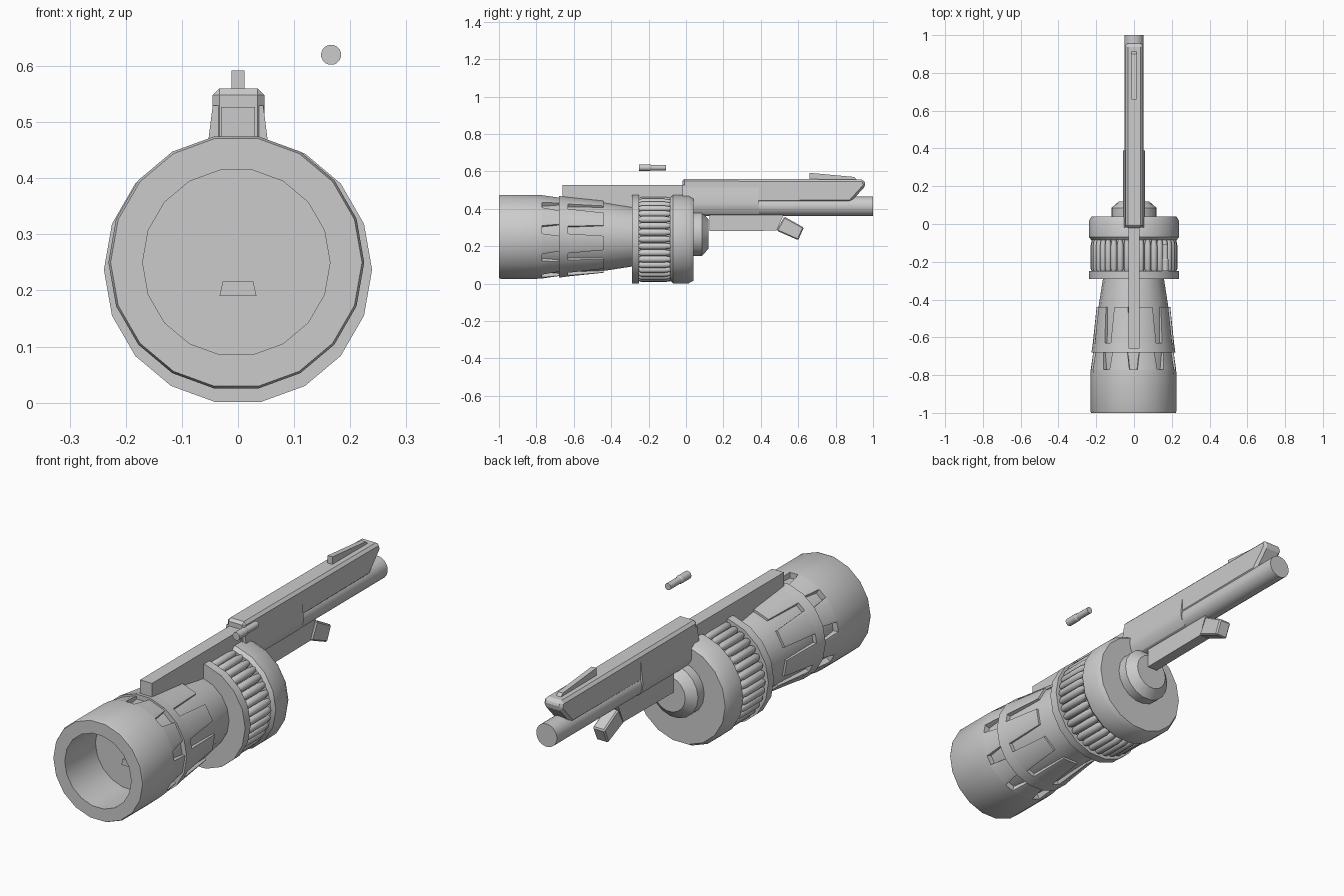
import bpy, bmesh, math

if "Cube" in bpy.data.objects:
    bpy.data.objects.remove(bpy.data.objects["Cube"])

grey = bpy.data.materials.new("plain grey")
grey.diffuse_color = (0.6, 0.6, 0.6, 1)
grey.use_nodes = True
grey.node_tree.nodes["Principled BSDF"].inputs["Base Color"].default_value = grey.diffuse_color
BX, BZ = -0.003, 0.25      # barrel axis
DZ = 0.237                 # drum axis


def finish(name, bm, smooth=None):
    bmesh.ops.remove_doubles(bm, verts=bm.verts, dist=1e-5)
    bmesh.ops.recalc_face_normals(bm, faces=bm.faces)
    me = bpy.data.meshes.new(name)
    bm.to_mesh(me)
    bm.free()
    ob = bpy.data.objects.new(name, me)
    bpy.context.collection.objects.link(ob)
    me.materials.append(grey)
    if smooth:
        bpy.ops.object.select_all(action='DESELECT')
        ob.select_set(True)
        bpy.context.view_layer.objects.active = ob
        bpy.ops.object.shade_smooth_by_angle(angle=math.radians(smooth))
    return ob


def add_lathe(bm, profile, cx, cz, n=18):
    """Turn (radius, y) points around the y axis, flat side on top."""
    rings = []
    for r, y in profile:
        ring = []
        for i in range(n):
            a = 2 * math.pi * (i + 0.5) / n
            ring.append(bm.verts.new((cx + r * math.sin(a), y, cz + r * math.cos(a))))
        rings.append(ring)
    for a, b in zip(rings, rings[1:]):
        for i in range(n):
            j = (i + 1) % n
            bm.faces.new((a[i], a[j], b[j], b[i]))
    bm.faces.new(rings[0])
    bm.faces.new(rings[-1])


def lathe(name, profile, cx=0, cz=DZ, n=18):
    bm = bmesh.new()
    add_lathe(bm, profile, cx, cz, n)
    return finish(name, bm, 30)


def prism(name, pts, axis, lo, hi, smooth=None, bevel=0):
    """Extrude an outline: axis 'x' takes (y, z) points, axis 'y' takes (x, z)."""
    bm = bmesh.new()
    put = (lambda p, d: (d, p[0], p[1])) if axis == 'x' else (lambda p, d: (p[0], d, p[1]))
    a = [bm.verts.new(put(p, lo)) for p in pts]
    b = [bm.verts.new(put(p, hi)) for p in pts]
    bm.faces.new(a)
    bm.faces.new(b)
    for i in range(len(pts)):
        j = (i + 1) % len(pts)
        bm.faces.new((a[i], a[j], b[j], b[i]))
    ob = finish(name, bm, smooth)
    if bevel:
        m = ob.modifiers.new("edge chamfer", 'BEVEL')
        m.width, m.segments = bevel, 1
    return ob


def fingers(name, y0, r0, y1, r1, thick):
    """Nine tapering tabs leaving wedge slots on every other side."""
    bm = bmesh.new()
    for k in range(9):
        rows = []
        for y, r, half in ((y0, r0, 14.5), (y1, r1, 11.5)):
            for inset in (0, thick):
                row = []
                for off in (-half, -10, 10, half):
                    rr = r - inset
                    if abs(off) > 10:   # stay on the flat side
                        rr *= math.cos(math.radians(10)) / math.cos(math.radians(20 - abs(off)))
                    a = math.radians(40 * k + 20 + off)
                    row.append(bm.verts.new((BX + rr * math.sin(a), y, BZ + rr * math.cos(a))))
                rows.append(row)
        fo, fi, bo, bi = rows
        for a, b in ((fo, bo), (bo, bi), (bi, fi), (fi, fo)):
            for i in range(3):
                bm.faces.new((a[i], a[i + 1], b[i + 1], b[i]))
        for i in (0, 3):
            bm.faces.new((fo[i], bo[i], bi[i], fi[i]))
    return finish(name, bm, 30)


# Muzzle with a blind bore, then the tapered core behind it
lathe("muzzle_sleeve", [(0.167, -0.78), (0.167, -1), (0.224, -1), (0.228, -0.99),
                        (0.228, -0.80), (0.226, -0.77), (0.19, -0.77)], BX, BZ)
lathe("barrel_core", [(0.20, -0.775), (0.20, -0.68), (0.185, -0.44), (0.16, -0.28)], BX, BZ)
fingers("muzzle_tabs", -0.77, 0.226, -0.68, 0.213, 0.028)
lathe("collar", [(0.19, -0.68), (0.222, -0.68), (0.215, -0.63), (0.18, -0.63)], BX, BZ)
fingers("collar_tabs", -0.63, 0.215, -0.44, 0.195, 0.03)
prism("bore_plate", [(-0.033, 0.19), (0.033, 0.19), (0.027, 0.217), (-0.027, 0.217)],
      'y', -0.789, -0.78)

# Drum: front flange, core, ring of rods, rear disc, hub
lathe("drum_flange", [(0.239, -0.29), (0.239, -0.25)])
lathe("drum_core", [(0.195, -0.26), (0.195, -0.07)])
lathe("drum_disc", [(0.225, -0.085), (0.239, -0.07), (0.239, 0.015), (0.225, 0.04)])
lathe("rear_hub", [(0.12, 0.03), (0.12, 0.085), (0.08, 0.12)], 0, 0.265)
ROD = [(0.012, 0), (0.018, 0.012), (0.018, 0.135), (0.012, 0.17)]
bm = bmesh.new()
for k in range(36):
    a = 2 * math.pi * k / 36
    add_lathe(bm, [(r, -0.25 + y) for r, y in ROD],
              0.212 * math.sin(a), DZ + 0.212 * math.cos(a), 12)
finish("drum_rods", bm, 40)
lathe("loose_rod", [(0.018, -0.25), (0.018, -0.19), (0.015, -0.185), (0.015, -0.107)],
      0.166, 0.62, 16)

# Rail over the barrel
prism("top_rail", [(-0.66, 0.40), (-0.02, 0.40), (-0.02, 0.527), (-0.66, 0.527)],
      'x', -0.03, 0.03)

# Long receiver with chamfered edges and a slanted rear end
prism("receiver", [(-0.02, 0.43), (0.88, 0.435), (0.962, 0.525), (0.95, 0.557), (-0.02, 0.56)],
      'x', -0.045, 0.047, bevel=0.012)
half = [(0.045, 0.53), (0.052, 0.475), (0.057, 0.43), (0.054, 0.40), (0.035, 0.372), (0.012, 0.361)]
prism("receiver_cheeks", half + [(-x, z) for x, z in reversed(half)], 'y', -0.018, 0.39, 30)
lathe("rear_tube", [(0.052, 0.0), (0.052, 1.0)], 0, 0.413, 20)
prism("sight", [(0.66, 0.55), (0.92, 0.55), (0.90, 0.57), (0.66, 0.592)], 'x', -0.012, 0.012)

# Grip plate and angled lever below the tube
prism("grip_plate", [(0.126, 0.28), (0.484, 0.283), (0.525, 0.375), (0.126, 0.375)],
      'x', -0.025, 0.025)
prism("lever", [(0.484, 0.283), (0.60, 0.232), (0.63, 0.30), (0.525, 0.358)],
      'x', -0.03, 0.03, bevel=0.006)
